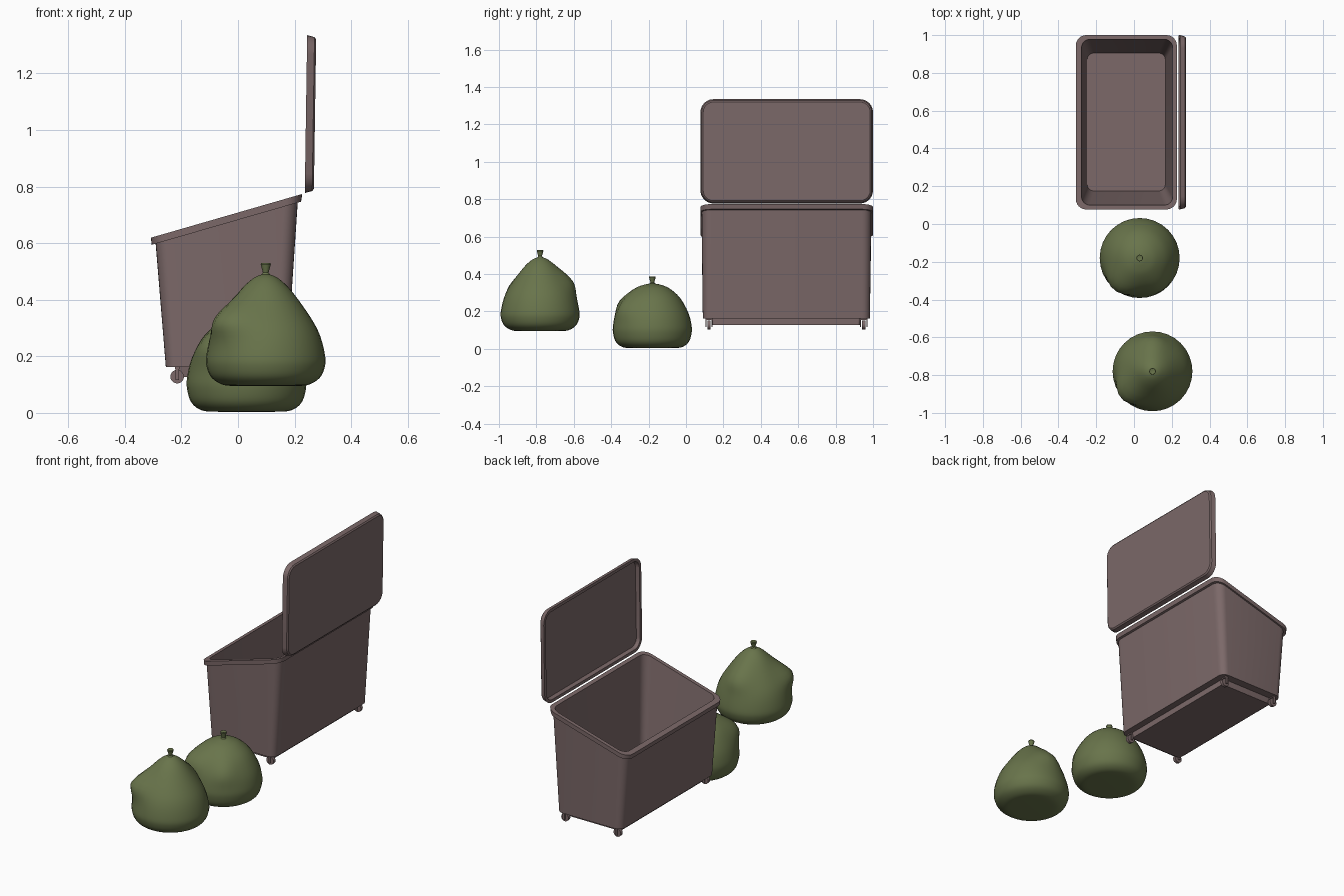
import bpy, bmesh, math
from mathutils import Vector

if "Cube" in bpy.data.objects:
    bpy.data.objects.remove(bpy.data.objects["Cube"])


def material(name, color):
    m = bpy.data.materials.new(name)
    m.diffuse_color = (*color, 1)
    m.use_nodes = True
    m.node_tree.nodes["Principled BSDF"].inputs["Base Color"].default_value = m.diffuse_color
    return m


PLASTIC = material("brown_plastic", (0.2, 0.14, 0.14))
GREEN = material("green_bag", (0.14, 0.175, 0.07))


def loft(name, rings, mat, angle=35):
    """Skin a list of equal-length point rings and cap both ends."""
    bm = bmesh.new()
    rows = [[bm.verts.new(p) for p in ring] for ring in rings]
    n = len(rows[0])
    for a, b in zip(rows, rows[1:]):
        for i in range(n):
            bm.faces.new((a[i], a[(i + 1) % n], b[(i + 1) % n], b[i]))
    bm.faces.new(rows[0])
    bm.faces.new(rows[-1])
    bmesh.ops.recalc_face_normals(bm, faces=bm.faces)
    me = bpy.data.meshes.new(name)
    bm.to_mesh(me)
    bm.free()
    ob = bpy.data.objects.new(name, me)
    bpy.context.collection.objects.link(ob)
    me.materials.append(mat)
    smooth(ob, angle)
    return ob


def smooth(ob, angle=35):
    bpy.ops.object.select_all(action='DESELECT')
    bpy.context.view_layer.objects.active = ob
    ob.select_set(True)
    bpy.ops.object.shade_smooth_by_angle(angle=math.radians(angle))


def rounded_rect(a0, a1, b0, b1, r, steps=6):
    pts = []
    corners = ((a1 - r, b1 - r), (a0 + r, b1 - r), (a0 + r, b0 + r), (a1 - r, b0 + r))
    for q, (ca, cb) in enumerate(corners):
        for s in range(steps + 1):
            t = math.pi / 2 * (q + s / steps)
            pts.append((ca + r * math.cos(t), cb + r * math.sin(t)))
    return pts


def flat(x0, x1, y0, y1, r, z):
    return [(x, y, z) for x, y in rounded_rect(x0, x1, y0, y1, r)]


def slanted(x0, x1, y0, y1, r, drop=0.0):
    # The bin mouth rises towards the hinge side
    return [(x, y, 0.708 + 0.289 * x - drop) for x, y in rounded_rect(x0, x1, y0, y1, r)]


# Bin body: plinth, tapered walls, slanted rim and hollow interior
loft("bin_body", [
    flat(-0.215, 0.132, 0.14, 0.93, 0.015, 0.127),
    flat(-0.215, 0.132, 0.135, 0.935, 0.015, 0.162),
    flat(-0.255, 0.172, 0.09, 0.983, 0.04, 0.162),
    slanted(-0.291, 0.211, 0.084, 0.99, 0.05, 0.026),
    slanted(-0.305, 0.223, 0.077, 1.0, 0.055, 0.026),
    slanted(-0.308, 0.227, 0.077, 1.0, 0.055),
    slanted(-0.278, 0.205, 0.1, 0.978, 0.045),
    flat(-0.248, 0.166, 0.175, 0.905, 0.035, 0.175),
], PLASTIC)


# Open lid: shallow tray standing almost upright, hollow towards the bin
def lid_ring(inset, depth):
    r = max(0.07 - inset, 0.03)
    return [(0.236 + depth + (z - 0.777) * 0.015, y, z)
            for y, z in rounded_rect(0.077 + inset, 1.0 - inset, 0.777 + inset, 1.335 - inset, r)]


loft("bin_lid", [lid_ring(0.026, 0.02), lid_ring(0.018, 0.0), lid_ring(0.0, 0.0),
                 lid_ring(0.007, 0.026), lid_ring(0.015, 0.032)], PLASTIC)


# Casters: wheel, two fork plates, fork top
def box(name, loc, size):
    bpy.ops.mesh.primitive_cube_add(size=1, location=loc)
    ob = bpy.context.object
    ob.name = name
    ob.scale = size
    ob.data.materials.append(PLASTIC)


for x in (-0.215, 0.132):
    for y in (0.123, 0.95):
        bpy.ops.mesh.primitive_cylinder_add(vertices=20, radius=0.024, depth=0.018,
                                            location=(x, y, 0.128), rotation=(math.pi / 2, 0, 0))
        wheel = bpy.context.object
        wheel.name = "caster_wheel"
        wheel.data.materials.append(PLASTIC)
        smooth(wheel)
        for s in (-1, 1):
            box("caster_fork", (x, y + s * 0.017, 0.137), (0.013, 0.006, 0.04))
        box("caster_top", (x, y, 0.159), (0.016, 0.04, 0.008))


# Bags: lathed profile with a few soft bulges, tied knot on top
def spline(pts, steps=4):
    p = [Vector(q) for q in [pts[0]] + pts + [pts[-1]]]
    out = []
    for i in range(1, len(p) - 2):
        a, b, c, d = p[i - 1:i + 3]
        for s in range(steps):
            t = s / steps
            out.append(0.5 * (2 * b + (c - a) * t + (2 * a - 5 * b + 4 * c - d) * t * t
                              + (3 * b - a - 3 * c + d) * t ** 3))
    return out + [p[-1]]


def circle(x, y, z, radius, n=32):
    return [(x + radius(t) * math.cos(t), y + radius(t) * math.sin(t), z)
            for t in (2 * math.pi * i / n for i in range(n))]


def bag(name, x, y, z, profile, bulges):
    def radius_at(r, h):
        def f(t):
            out = r
            for deg, height, amp, width in bulges:
                d = (t - math.radians(deg) + math.pi) % (2 * math.pi) - math.pi
                out += amp * math.exp(-(d / width) ** 2 - ((h - height) / 0.065) ** 2) * min(1, r / 0.1)
            return out
        return f
    rings = [circle(x, y, z + h, radius_at(r, h)) for r, h in spline(profile)]
    loft(name, rings, GREEN, 60)
    top = z + profile[-1][1]
    loft(name + "_knot", [circle(x, y, top + h, lambda t, r=r: r, 12) for r, h in
                          ((0.02, -0.008), (0.01, 0.006), (0.018, 0.034), (0.016, 0.039), (0.006, 0.037))],
         GREEN)


bag("low_bag", 0.03, -0.18, 0.004,
    [(0.1, 0), (0.155, 0.004), (0.193, 0.03), (0.209, 0.075), (0.21, 0.12), (0.192, 0.19),
     (0.147, 0.27), (0.09, 0.32), (0.04, 0.34), (0.012, 0.345)],
    [(232, 0.24, 0.042, 0.5), (305, 0.22, 0.02, 0.35)])
bag("tall_bag", 0.098, -0.78, 0.095,
    [(0.1, 0), (0.15, 0.004), (0.19, 0.028), (0.208, 0.065), (0.21, 0.105), (0.193, 0.175),
     (0.16, 0.24), (0.092, 0.335), (0.045, 0.38), (0.012, 0.395)],
    [(220, 0.24, 0.052, 0.5), (90, 0.27, 0.033, 0.5)])
